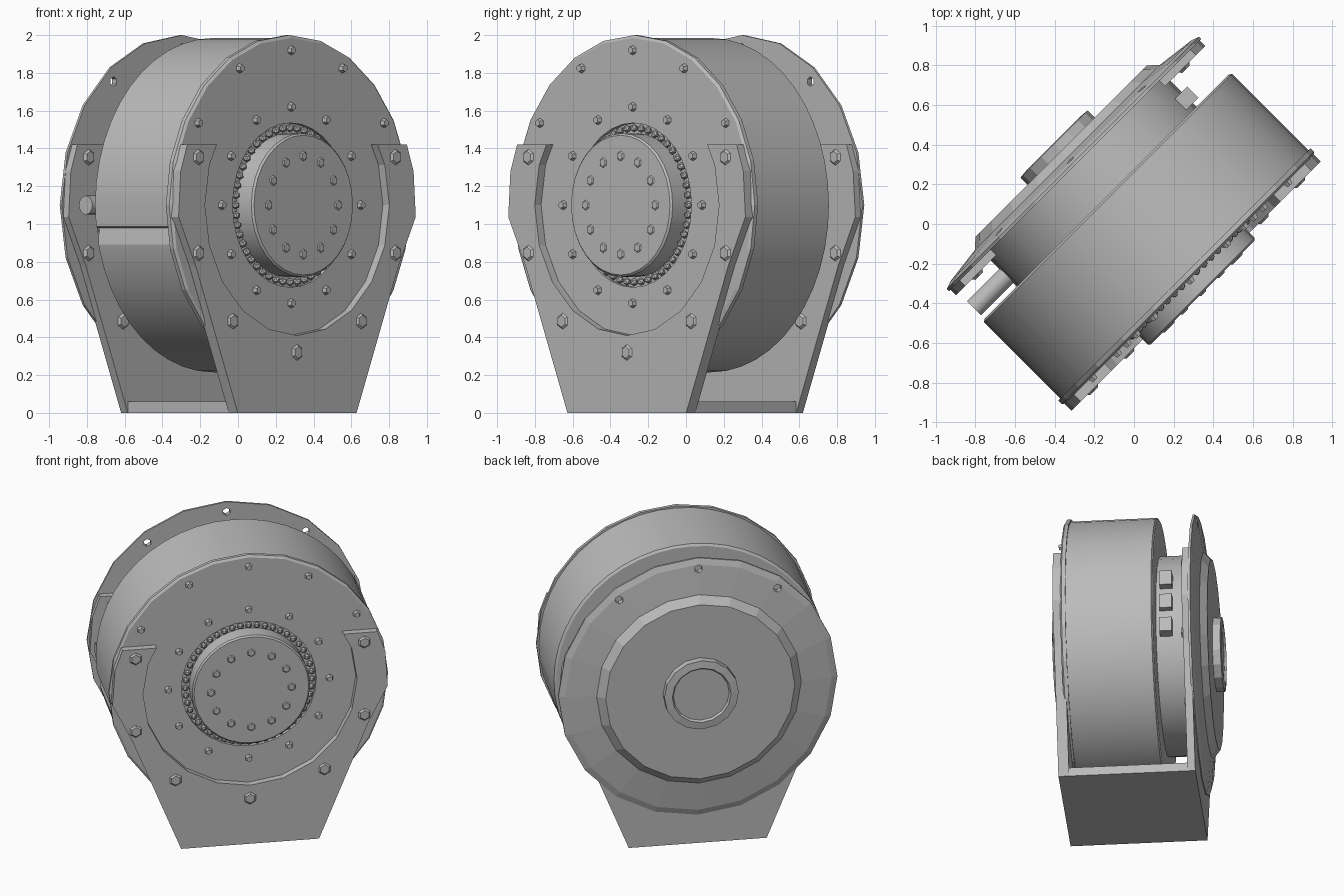
import bpy, bmesh, math
from mathutils import Matrix, Vector

if "Cube" in bpy.data.objects:
    bpy.data.objects.remove(bpy.data.objects["Cube"])

CZ = 1.1                                   # height of the drum axis
TURN = Matrix.Rotation(math.radians(45), 4, 'Z')

steel = bpy.data.materials.new("steel_grey")
steel.use_nodes = True
steel.diffuse_color = (0.5, 0.5, 0.5, 1)
steel.node_tree.nodes["Principled BSDF"].inputs["Base Color"].default_value = (0.5, 0.5, 0.5, 1)


def finish(bm, name, smooth=0):
    """Turn the bmesh to the machine's diagonal stance and make an object."""
    bmesh.ops.recalc_face_normals(bm, faces=bm.faces)
    bm.transform(TURN)
    mesh = bpy.data.meshes.new(name)
    bm.to_mesh(mesh)
    bm.free()
    mesh.materials.append(steel)
    obj = bpy.data.objects.new(name, mesh)
    bpy.context.collection.objects.link(obj)
    if smooth:
        bpy.ops.object.select_all(action='DESELECT')
        obj.select_set(True)
        bpy.context.view_layer.objects.active = obj
        bpy.ops.object.shade_smooth_by_angle(angle=math.radians(smooth))
    return obj


def on_face(r, deg, n):
    """Point at radius and angle about the axis; n runs out of the front."""
    a = math.radians(deg)
    return Vector((r * math.cos(a), -n, CZ + r * math.sin(a)))


def lathe(name, profile, sides=32, smooth=0):
    """Closed solid of revolution from (radius, depth) points."""
    bm = bmesh.new()
    rings = [[bm.verts.new(on_face(r, 360 * i / sides, n)) for i in range(sides)]
             for r, n in profile]
    for a, b in zip(rings, rings[1:]):
        for i in range(sides):
            j = (i + 1) % sides
            bm.faces.new((a[i], a[j], b[j], b[i]))
    bm.faces.new(rings[0])
    bm.faces.new(rings[-1])
    return finish(bm, name, smooth)


def box(name, centre, size, tilt=0):
    u, n, z = centre
    bm = bmesh.new()
    bmesh.ops.create_cube(bm, size=1, matrix=Matrix.Translation((u, -n, z))
                          @ Matrix.Rotation(math.radians(tilt), 4, 'Y')
                          @ Matrix.Diagonal((size[0], size[1], size[2], 1)))
    return finish(bm, name)


def bolts(name, r, angles, n, size, height):
    """Hex-headed bolts on a circle, standing out along the axis."""
    bm = bmesh.new()
    for a in angles:
        bmesh.ops.create_cone(bm, cap_ends=True, segments=6, radius1=size, radius2=size * 0.7,
                              depth=abs(height),
                              matrix=Matrix.Translation(on_face(r, a, n + height / 2))
                              @ Matrix.Rotation(math.copysign(math.pi / 2, height), 4, 'X'))
    return finish(bm, name)


def cut(obj, cutter):
    mod = obj.modifiers.new("cut", 'BOOLEAN')
    mod.operation, mod.object, mod.solver = 'DIFFERENCE', cutter, 'EXACT'
    bpy.context.view_layer.objects.active = obj
    bpy.ops.object.modifier_apply(modifier=mod.name)
    bpy.data.objects.remove(cutter)


def saddle(name, n0, n1):
    """Tapering foot with two arms that cradle a round end disc."""
    pts = [on_face(0.89, -4 + 188 * i / 12, n0) for i in range(13)]
    pts += [Vector((u, -n0, z)) for u, z in ((-0.76, 0.78), (-0.445, 0), (0.445, 0), (0.76, 0.78))]
    bm = bmesh.new()
    face = bm.faces.new([bm.verts.new(p) for p in pts])
    new = bmesh.ops.extrude_face_region(bm, geom=[face])["geom"]
    bmesh.ops.translate(bm, vec=(0, n0 - n1, 0),
                        verts=[g for g in new if isinstance(g, bmesh.types.BMVert)])
    obj = finish(bm, name)
    cut(obj, lathe("opening_cutter", [(0.69, n0 - 0.2), (0.69, n1 + 0.2)], 20))
    cut(obj, box("top_cutter", (0, n0, 1.92), (2, 0.5, 1)))
    return obj


# Drum, with a shallow groove along its left-hand edge, and inner core
drum = lathe("drum", [(0.87, -0.195), (0.885, -0.185), (0.885, 0.37)], 48, 30)
cut(drum, box("groove_cutter", (-0.9, 0.1, 0.94), (0.1, 0.7, 0.1), 12))
lathe("core", [(0.64, -0.43), (0.64, -0.18)], 32, 30)

# Front end disc in its saddle, with an open bearing seat
saddle("front_saddle", 0.375, 0.443)
front_disc = lathe("front_disc", [(0.9, 0.36), (0.9, 0.385), (0.885, 0.395)], 24)
cut(front_disc, lathe("seat_cutter", [(0.435, 0.6), (0.435, 0.2)], 32))

# Bearing: ring of balls and projecting hub
lathe("hub", [(0.38, 0.36), (0.38, 0.48), (0.37, 0.49)], 32, 30)
bm = bmesh.new()
for i in range(48):
    bmesh.ops.create_icosphere(bm, subdivisions=1, radius=0.022,
                               matrix=Matrix.Translation(on_face(0.408, i * 7.5, 0.39)))
finish(bm, "bearing_balls")

# Bolt circles on the front
bolts("hub_bolts", 0.26, range(0, 360, 30), 0.488, 0.03, 0.008)
bolts("inner_bolts", 0.52, range(0, 360, 30), 0.393, 0.026, 0.025)
bolts("upper_rim_bolts", 0.82, (32, 62, 90, 118, 148), 0.393, 0.026, 0.025)
arm_angles = (-161, -128, -90, -52, -19, 19, 161)
bolts("saddle_bolts", 0.78, arm_angles, 0.441, 0.045, 0.012)

# Rear saddle and stepped end cover with its boss
saddle("rear_saddle", -0.43, -0.38)
bolts("rear_saddle_bolts", 0.78, arm_angles, -0.382, 0.045, 0.015)
cover = lathe("rear_cover", [(0.9, -0.42), (0.9, -0.435), (0.86, -0.45),
                             (0.66, -0.475), (0.61, -0.52)], 20)
cut(cover, bolts("hole_cutter", 0.83, (52, 90, 128), -0.6, 0.03, 0.4))
lathe("rear_boss", [(0.24, -0.5), (0.24, -0.57), (0.19, -0.575), (0.18, -0.56)], 16)

# Base slab joining the saddles
box("base", (0, 0.005, 0.03), (0.89, 0.87, 0.06))

# Cable gland and terminal blocks between drum and rear cover
bm = bmesh.new()
bmesh.ops.create_cone(bm, cap_ends=True, segments=16, radius1=0.05, radius2=0.05, depth=0.28,
                      matrix=Matrix.Translation((-0.73, 0.27, CZ)) @ Matrix.Rotation(math.pi / 2, 4, 'Y'))
finish(bm, "cable_gland", 30)
for i in range(3):
    box("terminal_block", (0.63, -0.26, 0.95 + 0.17 * i), (0.1, 0.08, 0.1))
